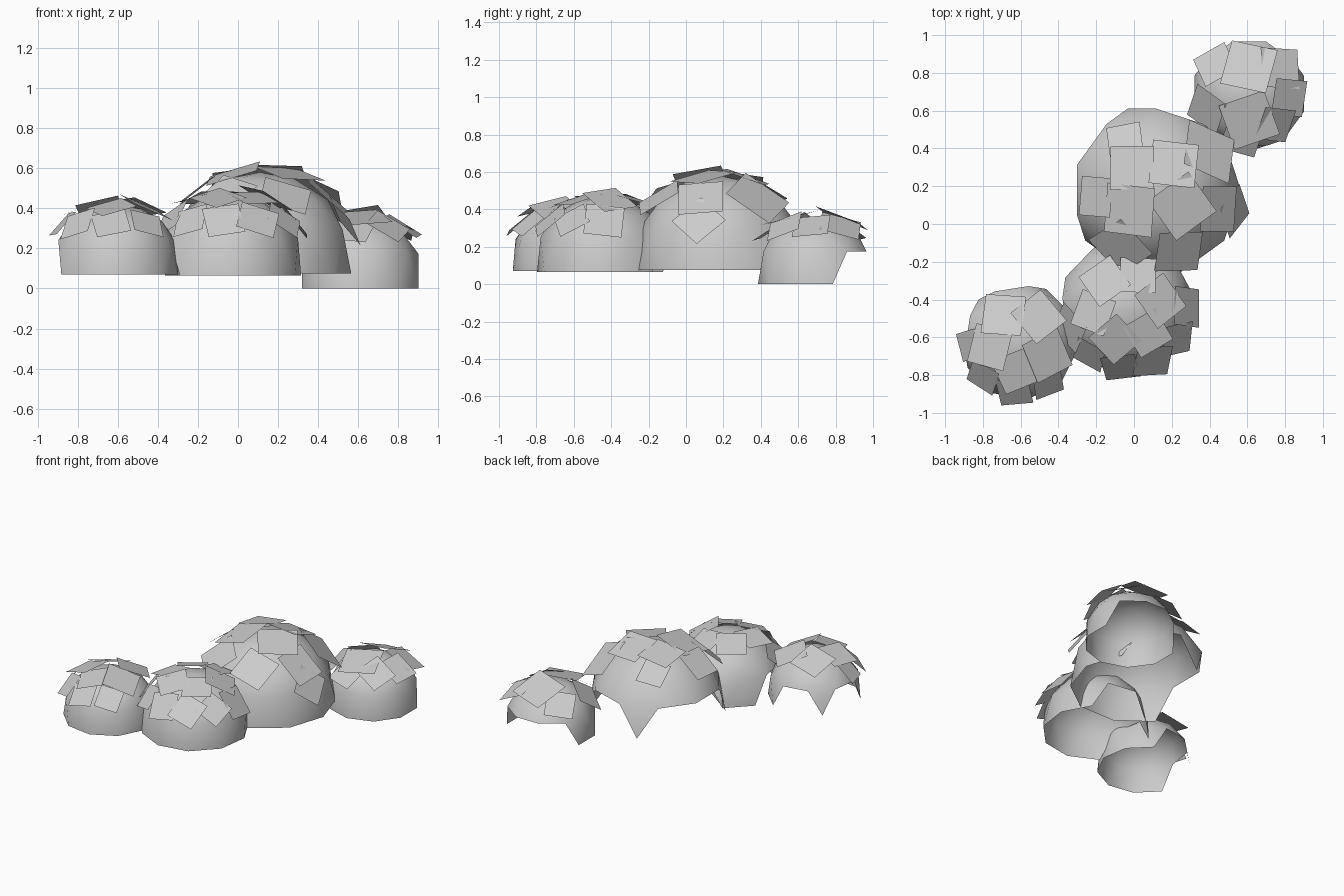
import bpy, bmesh, math, random
from mathutils import Vector

if "Cube" in bpy.data.objects:
    bpy.data.objects.remove(bpy.data.objects["Cube"])

random.seed(11)
SEG = 10


def make_object(name, bm):
    me = bpy.data.meshes.new(name)
    bm.to_mesh(me)
    bm.free()
    ob = bpy.data.objects.new(name, me)
    bpy.context.collection.objects.link(ob)
    return ob


def dome(name, cx, cy, r, base, top, turn, missing):
    """Open low-poly dome; base points numbered in 'missing' are removed."""
    bm = bmesh.new()
    mid = base + 0.09
    h = top - mid
    rings = []
    for i, el in enumerate((None, 18, 42, 66)):
        rr = r if el is None else r * math.cos(math.radians(el))
        z = base if el is None else mid + h * math.sin(math.radians(el))
        ring = []
        for k in range(SEG):
            a = math.radians(turn) + (k + 0.5 * (i % 2)) * math.tau / SEG
            ring.append(bm.verts.new((cx + rr * math.cos(a), cy + rr * math.sin(a), z)))
        rings.append(ring)
    for i in range(3):
        lo, hi = rings[i], rings[i + 1]
        for k in range(SEG):
            n = (k + 1) % SEG
            if i % 2 == 0:
                bm.faces.new((lo[k], lo[n], hi[k]))
                bm.faces.new((lo[n], hi[n], hi[k]))
            else:
                bm.faces.new((lo[k], hi[n], hi[k]))
                bm.faces.new((lo[k], lo[n], hi[n]))
    pole = bm.verts.new((cx, cy, top))
    for k in range(SEG):
        bm.faces.new((rings[3][k], rings[3][(k + 1) % SEG], pole))
    # ragged lower edge at the back
    bmesh.ops.delete(bm, geom=[rings[0][k] for k in missing], context='VERTS')
    for f in bm.faces:
        f.smooth = True
    return make_object(name, bm)


def leaf_ring(name, cx, cy, r, base, top, dist, start, step, count, size):
    """Square leaf cards lying loosely on a dome, in a ring at a given distance."""
    bm = bmesh.new()
    mid = base + 0.09
    h = top - mid
    w = math.sqrt(1 - dist * dist)
    for k in range(count):
        a = math.radians(start + k * step)
        u, v = dist * math.cos(a), dist * math.sin(a)
        n = Vector((u / r, v / r, 1.25 * w / h)).normalized()
        n = (n + Vector((random.uniform(-0.12, 0.12), random.uniform(-0.12, 0.12), 0))).normalized()
        s = math.radians(random.uniform(-20, 45))
        ax = Vector((math.cos(s), math.sin(s), 0))
        ax = (ax - n * ax.dot(n)).normalized()
        ay = n.cross(ax)
        c = Vector((cx + r * u, cy + r * v, mid + h * w)) + n * 0.022
        half = size / 2 * random.uniform(0.88, 1.1)
        bm.faces.new([bm.verts.new(c + (ax * i + ay * j) * half)
                      for i, j in ((-1, -1), (1, -1), (1, 1), (-1, 1))])
    return make_object(name, bm)


def bush(name, shape, turn, missing, rings):
    dome(name + "_dome", *shape, turn, missing)
    for i, ring in enumerate(rings):
        leaf_ring(f"{name}_leaf_cards_{i + 1}", *shape, *ring)


# Shape: centre x, y, radius, base, top; rings: distance, start, step, count, size
bush("left_bush", (-0.605, -0.62, 0.31, 0.07, 0.42), 27, (2, 4),
     [(0.5, 52, 70, 5, 0.22), (0.82, 184, 40, 4, 0.17)])
bush("middle_bush", (-0.04, -0.44, 0.36, 0.065, 0.47), 10, (2, 5),
     [(0.48, 10, 60, 6, 0.21), (0.84, 200, 32, 6, 0.19)])
bush("large_bush", (0.11, 0.18, 0.455, 0.075, 0.58), 0, (2, 4, 5),
     [(0.36, -30, 83, 4, 0.26), (0.74, 239, 52, 4, 0.26), (0.66, 121, 66, 2, 0.2),
      (0.92, -15, 0, 1, 0.22)])
bush("back_right_bush", (0.61, 0.69, 0.305, 0, 0.36), 18, (1, 2, 3),
     [(0.44, 90, 180, 2, 0.27), (0.66, -50, 45, 3, 0.2), (0.74, 140, 60, 3, 0.19)])
